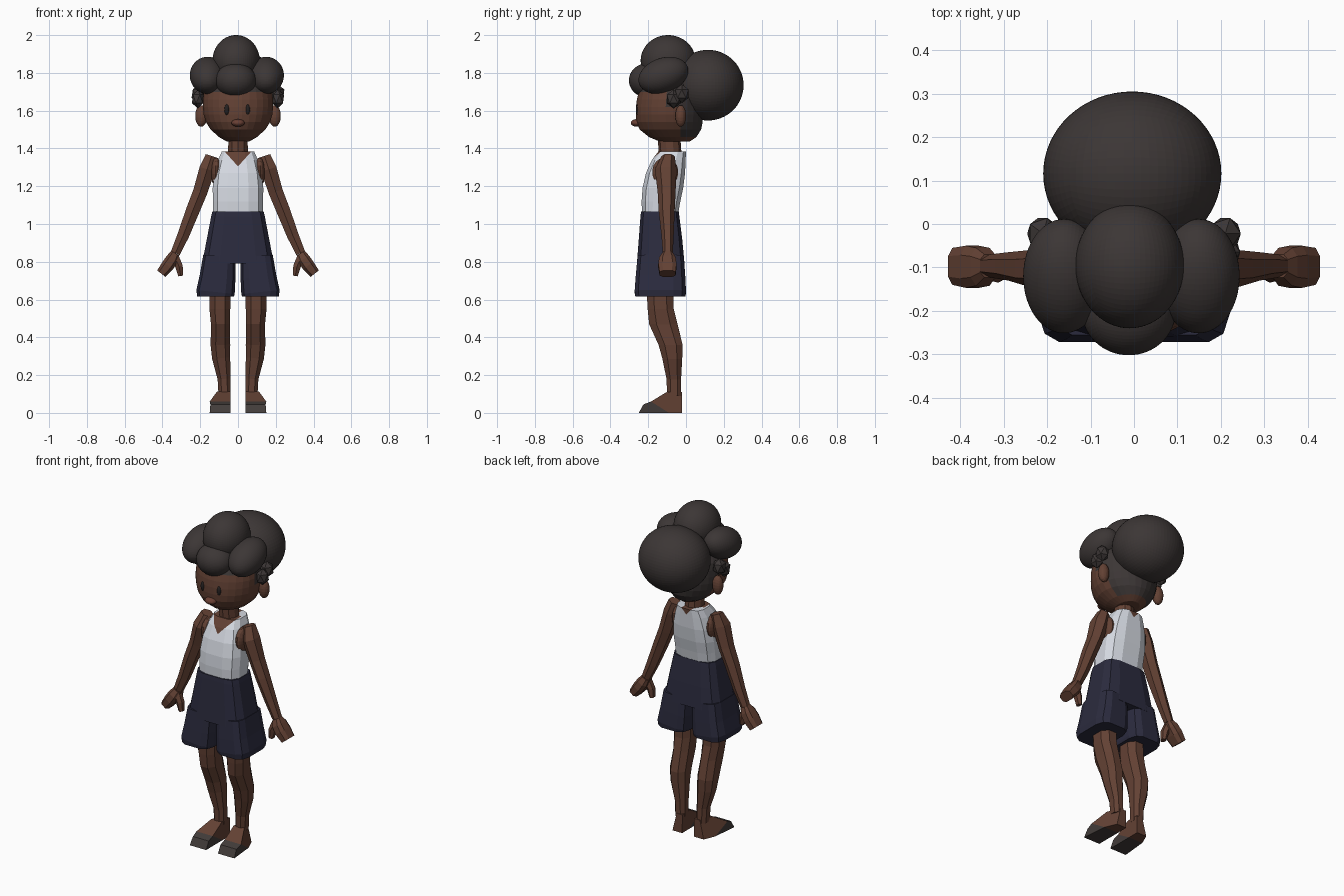
import bpy, bmesh, math
from mathutils import Vector, Matrix

if "Cube" in bpy.data.objects:
    bpy.data.objects.remove(bpy.data.objects["Cube"])


def mat(name, r, g, b):
    m = bpy.data.materials.new(name)
    m.diffuse_color = (r, g, b, 1)
    m.use_nodes = True
    m.node_tree.nodes["Principled BSDF"].inputs["Base Color"].default_value = m.diffuse_color
    return m


SKIN = mat("brown skin", 0.125, 0.053, 0.034)
NOSE = mat("reddish skin", 0.14, 0.05, 0.034)
HAIR = mat("dark hair", 0.045, 0.037, 0.036)
SHIRT = mat("white cloth", 0.66, 0.69, 0.75)
SHORTS = mat("navy cloth", 0.024, 0.024, 0.048)
SHOE = mat("dark sandal", 0.055, 0.045, 0.042)
EYE = mat("black eye", 0.018, 0.015, 0.015)


def finish(name, bm, *mats):
    bmesh.ops.recalc_face_normals(bm, faces=bm.faces)
    me = bpy.data.meshes.new(name)
    bm.to_mesh(me)
    bm.free()
    for m in mats:
        me.materials.append(m)
    ob = bpy.data.objects.new(name, me)
    bpy.context.collection.objects.link(ob)
    return ob


def loft(rings, n=8, e=2.0, s=1):
    """Skin rings (x, z, half width, y0, y1) that follow a path in the xz plane."""
    unit = []
    for i in range(n):
        a = 2 * math.pi * (i + 0.5) / n
        c, d = math.cos(a), math.sin(a)
        unit.append((math.copysign(abs(c) ** (2 / e), c), math.copysign(abs(d) ** (2 / e), d)))
    mx = max(u[0] for u in unit)
    my = max(u[1] for u in unit)
    bm = bmesh.new()
    loops = []
    for k, (x, z, w, y0, y1) in enumerate(rings):
        a, b = rings[max(k - 1, 0)], rings[min(k + 1, len(rings) - 1)]
        t = Vector((b[0] - a[0], b[1] - a[1])).normalized()
        loops.append([bm.verts.new((s * (x - t.y * w * u / mx), (y0 + y1) / 2 + (y1 - y0) / 2 * v / my,
                                    z + t.x * w * u / mx)) for u, v in unit])
    for p, q in zip(loops, loops[1:]):
        for i in range(n):
            j = (i + 1) % n
            bm.faces.new((p[i], p[j], q[j], q[i]))
    bm.faces.new(loops[0])
    bm.faces.new(loops[-1])
    return bm


def puff(name, loc, rad, m, cuts=15, tilt=0):
    """Quad ball: a gridded cube pushed out to an ellipsoid."""
    bm = bmesh.new()
    bmesh.ops.create_cube(bm, size=2)
    bmesh.ops.subdivide_edges(bm, edges=bm.edges[:], cuts=cuts, use_grid_fill=True)
    M = Matrix.Translation(loc) @ Matrix.Rotation(math.radians(tilt), 4, 'X')
    for v in bm.verts:
        d = Vector([math.tan(c * math.pi / 4) for c in v.co]).normalized()
        v.co = M @ Vector([a * b for a, b in zip(d, rad)])
    return finish(name, bm, m)


def chunk(name, loc, rad, m):
    bm = bmesh.new()
    bmesh.ops.create_icosphere(bm, subdivisions=1, radius=1)
    for v in bm.verts:
        v.co = Vector([l + a * b for l, a, b in zip(loc, v.co, rad)])
    finish(name, bm, m)


def foot_part(name, profile, s, m):
    """Side profile (y, z) given width, flaring at the toes."""
    def outer(y, z):
        return 0.105 + 0.06 * min(1, max(0, (-y - 0.02) / 0.14)) - 0.25 * z - max(0, -y - 0.2) * 0.3
    bm = bmesh.new()
    a = [bm.verts.new((s * 0.04, y, z)) for y, z in profile]
    b = [bm.verts.new((s * outer(y, z), y, z)) for y, z in profile]
    bm.faces.new(a)
    bm.faces.new(b)
    for i in range(len(a)):
        j = (i + 1) % len(a)
        bm.faces.new((a[i], a[j], b[j], b[i]))
    finish(name, bm, m)


# Head, with hair painted on the back and temples
bm = loft([(0, 1.437, 0.06, -0.14, 0.02), (0, 1.46, 0.10, -0.195, 0.055), (0, 1.50, 0.145, -0.245, 0.08),
           (0, 1.54, 0.17, -0.262, 0.088), (0, 1.58, 0.182, -0.266, 0.09), (0, 1.62, 0.186, -0.265, 0.09),
           (0, 1.66, 0.186, -0.26, 0.09), (0, 1.70, 0.18, -0.25, 0.085), (0, 1.74, 0.16, -0.23, 0.07),
           (0, 1.79, 0.11, -0.18, 0.03)], n=28)
for f in bm.faces:
    c = f.calc_center_median()
    f.material_index = int((c.y > -0.02 and c.z > 1.47) or (c.z > 1.62 and c.y > -0.12) or c.z > 1.7)
finish("head", bm, SKIN, HAIR)
puff("nose", (0, -0.262, 1.535), (0.035, 0.03, 0.02), NOSE, 5)

# Hair puffs
puff("back_bun", (-0.004, 0.116, 1.735), (0.205, 0.189, 0.187), HAIR)
puff("top_puff", (-0.01, -0.095, 1.865), (0.125, 0.145, 0.135), HAIR)
puff("front_puff", (-0.012, -0.2, 1.76), (0.108, 0.102, 0.092), HAIR)

# Neck
finish("neck", loft([(0, 1.46, 0.05, -0.15, -0.03), (0, 1.32, 0.055, -0.14, -0.02)], 10), SKIN)

# Tank top, cut along the neckline so skin shows in the V
bm = loft([(0, 1.385, 0.085, -0.145, 0.0), (0, 1.34, 0.105, -0.18, -0.002), (0, 1.27, 0.125, -0.212, -0.005),
           (0, 1.19, 0.134, -0.23, -0.015), (0, 1.12, 0.133, -0.235, -0.03), (0, 1.05, 0.132, -0.233, -0.042)],
          n=12, e=3)
cuts = [((0, -0.07, 0), (0, 1, 0))]
for h in (1.305, 1.35):
    cuts += [((0, 0, h), (1, 0, -0.9)), ((0, 0, h), (1, 0, 0.9))]
for co, no in cuts:
    bmesh.ops.bisect_plane(bm, geom=bm.verts[:] + bm.edges[:] + bm.faces[:], plane_co=co, plane_no=no)
for f in bm.faces:
    c = f.calc_center_median()
    low = 1.305 if c.y < -0.07 else 1.35
    f.material_index = int(abs(c.x) < (c.z - low) * 0.9)
finish("tank_top", bm, SHIRT, SKIN)

# Shorts body
finish("shorts_body", loft([(0, 1.065, 0.136, -0.238, -0.038), (0, 1.04, 0.142, -0.241, -0.035),
                            (0, 0.92, 0.165, -0.25, -0.02), (0, 0.79, 0.19, -0.26, -0.008)], 12, 4), SHORTS)

for s, side in ((1, "right"), (-1, "left")):
    # Head details
    puff(side + "_eye", (s * 0.055 - 0.004, -0.252, 1.605), (0.013, 0.014, 0.03), EYE, 5)
    puff(side + "_ear", (s * 0.195, -0.028, 1.572), (0.032, 0.029, 0.058), SKIN, 4)
    puff(side + "_side_puff", (s * 0.155 - 0.006, -0.12, 1.787), (0.094, 0.136, 0.092), HAIR, 15, 20)
    chunk(side + "_temple_tuft", (s * 0.21, -0.022, 1.69), (0.04, 0.042, 0.05), HAIR)
    chunk(side + "_lower_tuft", (s * 0.212, -0.065, 1.662), (0.036, 0.042, 0.05), HAIR)

    # Shoulder skin inside the armhole, and arm
    puff(side + "_armhole_skin", (s * 0.115, -0.11, 1.275), (0.03, 0.07, 0.078), SKIN, 4)
    finish(side + "_arm", loft([(0.14, 1.36, 0.032, -0.13, -0.06), (0.163, 1.29, 0.042, -0.165, -0.05),
                                (0.2, 1.17, 0.038, -0.15, -0.055), (0.24, 1.07, 0.036, -0.145, -0.06),
                                (0.29, 0.94, 0.031, -0.13, -0.065), (0.332, 0.845, 0.025, -0.123, -0.07)],
                               6, s=s), SKIN)
    # Mitten hand and thumb
    finish(side + "_hand", loft([(0.332, 0.845, 0.025, -0.123, -0.07), (0.348, 0.815, 0.033, -0.142, -0.055),
                                 (0.372, 0.78, 0.034, -0.147, -0.05), (0.406, 0.737, 0.028, -0.14, -0.055)],
                                8, 3, s), SKIN)
    finish(side + "_thumb", loft([(0.335, 0.825, 0.022, -0.13, -0.08), (0.312, 0.775, 0.02, -0.135, -0.085),
                                  (0.303, 0.725, 0.013, -0.13, -0.09)], 6, s=s), SKIN)

    # Shorts leg
    finish(side + "_shorts_leg", loft([(0.098, 0.83, 0.086, -0.256, -0.012), (0.108, 0.72, 0.095, -0.266, -0.004),
                                       (0.119, 0.64, 0.102, -0.272, 0.0), (0.119, 0.615, 0.097, -0.268, -0.004)],
                                      12, 4, s), SHORTS)
    # Leg
    finish(side + "_leg", loft([(0.096, 0.68, 0.056, -0.21, -0.07), (0.096, 0.55, 0.055, -0.203, -0.065),
                                (0.093, 0.47, 0.05, -0.195, -0.045), (0.093, 0.36, 0.052, -0.145, -0.018),
                                (0.089, 0.29, 0.048, -0.125, -0.02), (0.074, 0.18, 0.034, -0.103, -0.026),
                                (0.071, 0.09, 0.032, -0.1, -0.025)], 8, 2.4, s), SKIN)
    # Foot with dark toe section
    foot_part(side + "_foot", [(-0.02, 0), (-0.022, 0.11), (-0.1, 0.112), (-0.185, 0.06), (-0.09, 0)], s, SKIN)
    foot_part(side + "_sandal_toe", [(-0.09, 0), (-0.185, 0.06), (-0.225, 0.045), (-0.25, 0)], s, SHOE)
